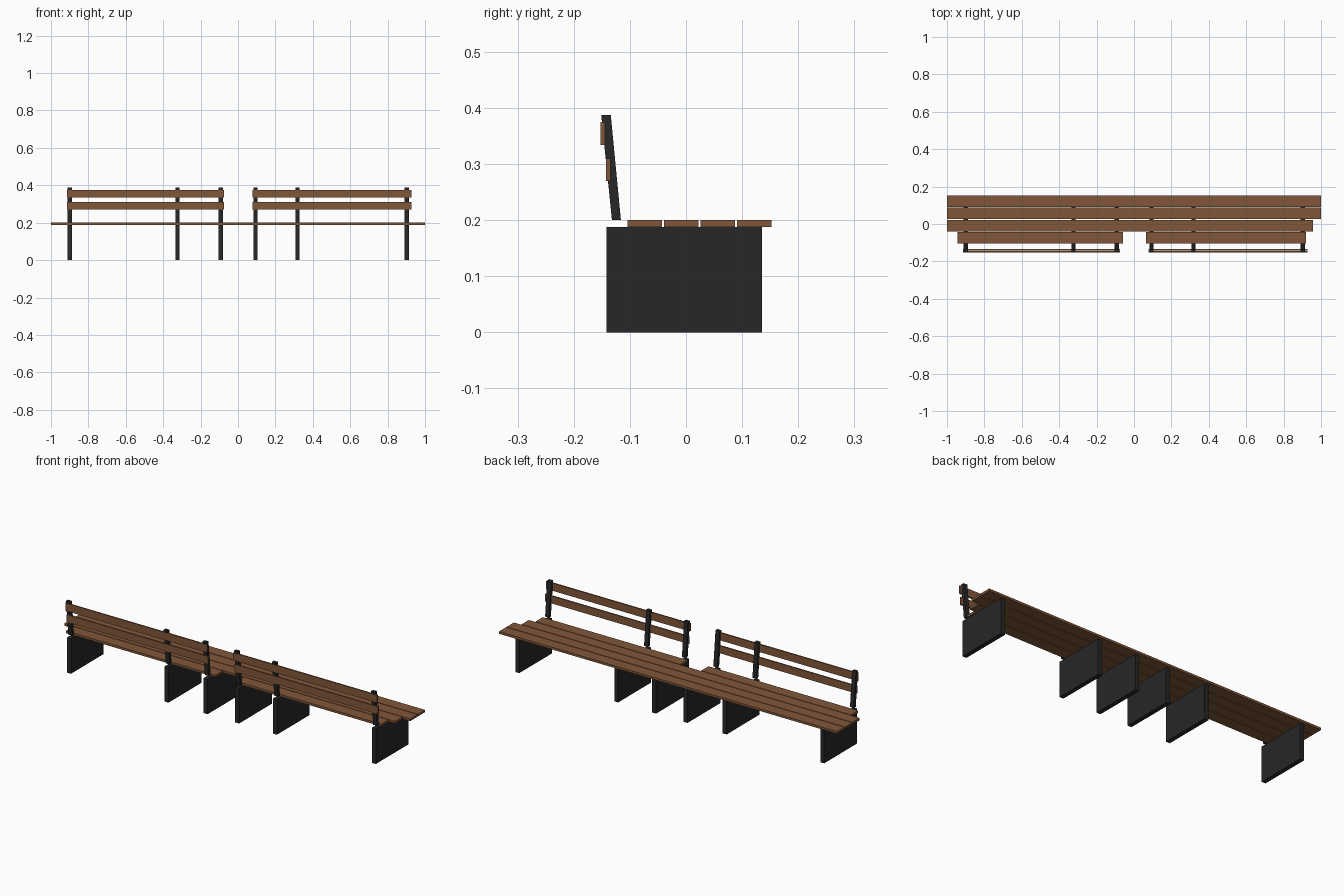
import bpy, bmesh

if "Cube" in bpy.data.objects:
    bpy.data.objects.remove(bpy.data.objects["Cube"])

def material(name, color):
    m = bpy.data.materials.new(name)
    m.diffuse_color = color
    m.use_nodes = True
    m.node_tree.nodes["Principled BSDF"].inputs["Base Color"].default_value = m.diffuse_color
    return m

wood = material("wood", (0.22, 0.095, 0.04, 1))
metal = material("dark_metal", (0.02, 0.02, 0.021, 1))

def prism(name, x0, x1, profile, mat):
    """Extrude a closed (y, z) profile from x0 to x1."""
    bm = bmesh.new()
    face = bm.faces.new([bm.verts.new((x0, y, z)) for y, z in profile])
    ext = bmesh.ops.extrude_face_region(bm, geom=[face])
    for v in ext["geom"]:
        if isinstance(v, bmesh.types.BMVert):
            v.co.x = x1
    bmesh.ops.recalc_face_normals(bm, faces=bm.faces)
    me = bpy.data.meshes.new(name)
    bm.to_mesh(me)
    bm.free()
    me.materials.append(mat)
    ob = bpy.data.objects.new(name, me)
    bpy.context.collection.objects.link(ob)
    return ob

def rect(y0, y1, z0, z1):
    return [(y0, z0), (y1, z0), (y1, z1), (y0, z1)]

# Leg panels with a leaning back post above each
HALF = 0.0115
for x in (-0.90, -0.323, -0.092, 0.094, 0.318, 0.903):
    prism("leg_panel", x - HALF, x + HALF, rect(-0.142, 0.135, 0, 0.188), metal)
    prism("back_post", x - HALF, x + HALF,
          [(-0.132, 0.2), (-0.116, 0.2), (-0.134, 0.387), (-0.151, 0.387)], metal)

# Seat slats, the rear one split in two
for x0, x1, y in ((-1, 1, 0.091), (-1, 1, 0.026), (-1, 0.957, -0.039),
                  (-0.945, -0.06, -0.104), (0.064, 0.92, -0.104)):
    prism("seat_slat", x0, x1, rect(y, y + 0.061, 0.188, 0.2), wood)

# Backrest slats, two per side
for x0, x1 in ((-0.915, -0.076), (0.078, 0.928)):
    prism("lower_back_slat", x0, x1, rect(-0.143, -0.135, 0.27, 0.31), wood)
    prism("upper_back_slat", x0, x1, rect(-0.152, -0.144, 0.334, 0.375), wood)
